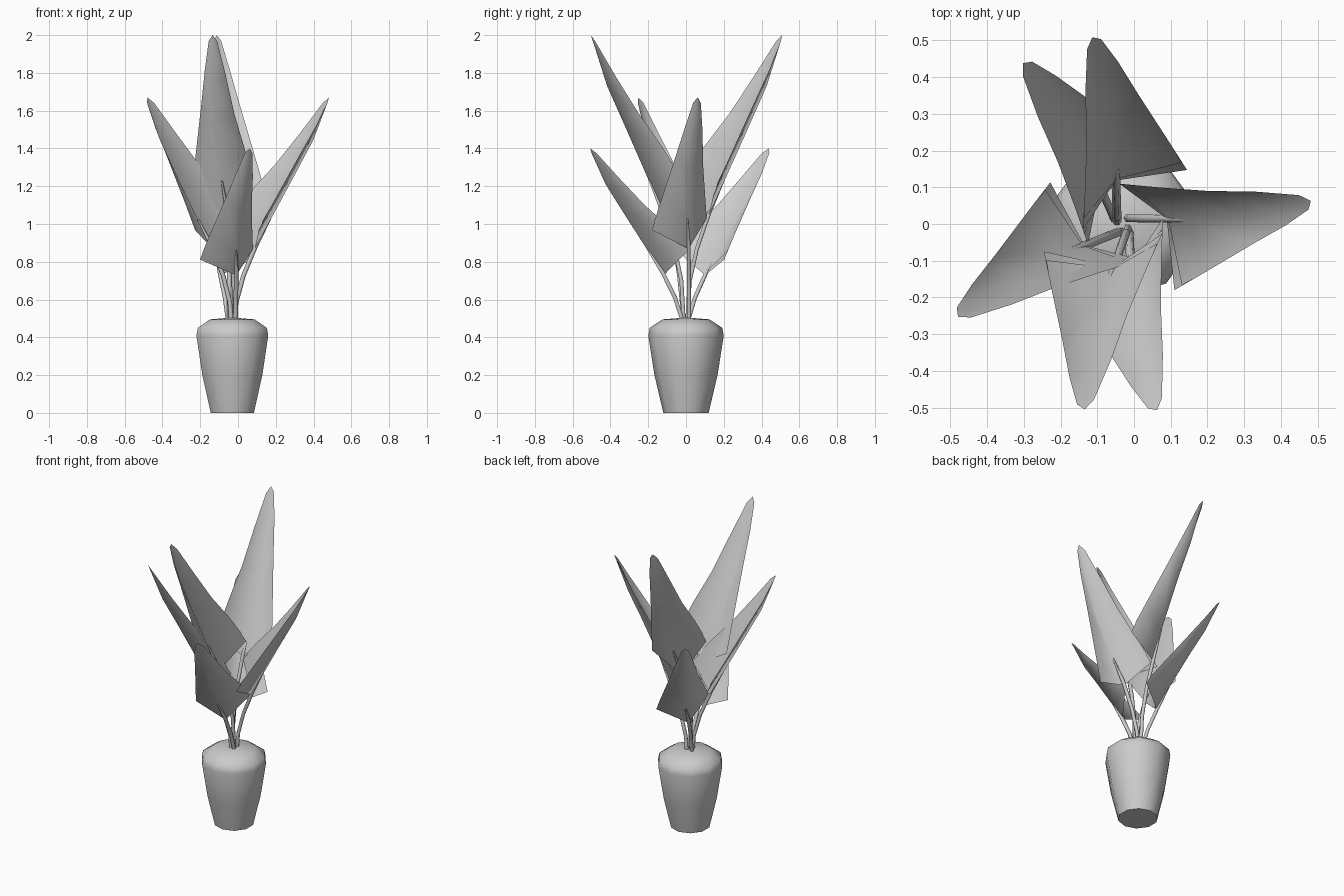
import bpy, bmesh
from math import sin, cos, pi, radians
from mathutils import Vector, Matrix

if "Cube" in bpy.data.objects:
    bpy.data.objects.remove(bpy.data.objects["Cube"])

CENTRE = Vector((-0.03, 0, 0))


def finish(name, bm, angle):
    bmesh.ops.recalc_face_normals(bm, faces=bm.faces)
    me = bpy.data.meshes.new(name)
    bm.to_mesh(me)
    bm.free()
    ob = bpy.data.objects.new(name, me)
    bpy.context.collection.objects.link(ob)
    bpy.ops.object.select_all(action='DESELECT')
    ob.select_set(True)
    bpy.context.view_layer.objects.active = ob
    bpy.ops.object.shade_smooth_by_angle(angle=radians(angle))
    return ob


def bridge(bm, a, b, closed):
    n = len(a)
    for i in range(n if closed else n - 1):
        j = (i + 1) % n
        bm.faces.new((a[i], a[j], b[j], b[i]))


# Ten-sided pot with a rounded, soil-filled top
def make_pot():
    bm = bmesh.new()
    rings = []
    for r, z in [(.12, 0), (.167, .2), (.2, .41), (.192, .45), (.125, .495)]:
        rings.append([bm.verts.new(CENTRE + Vector((r * cos(a), r * sin(a), z)))
                      for a in [pi / 2 + i * pi / 5 for i in range(10)]])
    for a, b in zip(rings, rings[1:]):
        bridge(bm, a, b, True)
    bm.faces.new(rings[0][::-1])
    top = bm.verts.new(CENTRE + Vector((0, 0, .505)))
    for i in range(10):
        bm.faces.new((rings[-1][i], rings[-1][(i + 1) % 10], top))
    finish("pot", bm, 50)


# Leaf rows: left edge, midrib, right edge (pointing along +x, full height)
ROWS = [
    [(.003, .11, 1.235), (.12, 0, 1.04), (.118, -.195, 1.16)],
    [(.111, .087, 1.41), (.20, -.015, 1.22), (.192, -.163, 1.32)],
    [(.239, .0625, 1.58), (.34, -.02, 1.53), (.345, -.095, 1.63)],
    [(.37, .045, 1.78), (.43, -.015, 1.73), (.44, -.055, 1.82)],
    [(.485, .022, 1.965), (.495, 0, 1.94), (.506, -.02, 1.97)],
]
TIP = (.515, .003, 2.0)
STEM = [(.01, .015, .5), (.022, .013, .7), (.06, .008, .87), (.125, 0, 1.06), (.2, -.015, 1.23)]


# Folded two-layer blade, front layer slightly shorter at the base
def make_leaf(name, xf):
    bm = bmesh.new()
    rows = [[Vector(p) for p in row] for row in ROWS]
    back = [[bm.verts.new(p) for p in row] for row in rows]
    lift = Vector((-.85, 0, .5)) * .012
    front = []
    for k, row in enumerate(rows):
        if k == 0:
            front.append([bm.verts.new(p.lerp(q, f) + lift * .4)
                          for p, q, f in zip(row, rows[1], (.3, .1, .35))])
        else:
            front.append([back[k][0], bm.verts.new(row[1] + lift), back[k][2]])
    for sheet in (back, front):
        for a, b in zip(sheet, sheet[1:]):
            bridge(bm, a, b, False)
    tip = bm.verts.new(TIP)
    for sheet in (back, front):
        for i in range(2):
            bm.faces.new((sheet[-1][i], sheet[-1][i + 1], tip))
    bm.transform(xf)
    finish(name, bm, 80)


# Thin curved stem, a six-sided tube
def make_stem(name, xf):
    bm = bmesh.new()
    pts = [xf @ Vector(p) for p in STEM]
    rings = []
    for i, p in enumerate(pts):
        d = (pts[min(i + 1, len(pts) - 1)] - pts[max(i - 1, 0)]).normalized()
        u = d.cross(Vector((0, 1, 0))).normalized()
        v = d.cross(u)
        r = .012 if i < len(pts) - 1 else .005
        rings.append([bm.verts.new(p + r * (cos(k * pi / 3) * u + sin(k * pi / 3) * v))
                      for k in range(6)])
    for a, b in zip(rings, rings[1:]):
        bridge(bm, a, b, True)
    bm.faces.new(rings[0][::-1])
    bm.faces.new(rings[-1])
    finish(name, bm, 70)


make_pot()

# Two tall, two medium and two short leaves around the pot
LEAVES = [(99, 1), (-102, 1), (6.7, .835), (209, .835), (121.5, .7), (-80, .7)]
for n, (deg, h) in enumerate(LEAVES, 1):
    xf = (Matrix.Translation(CENTRE) @ Matrix.Rotation(radians(deg), 4, 'Z')
          @ Matrix.Diagonal((1, 1, h, 1)))
    make_leaf(f"leaf_{n}", xf)
    make_stem(f"stem_{n}", xf)
